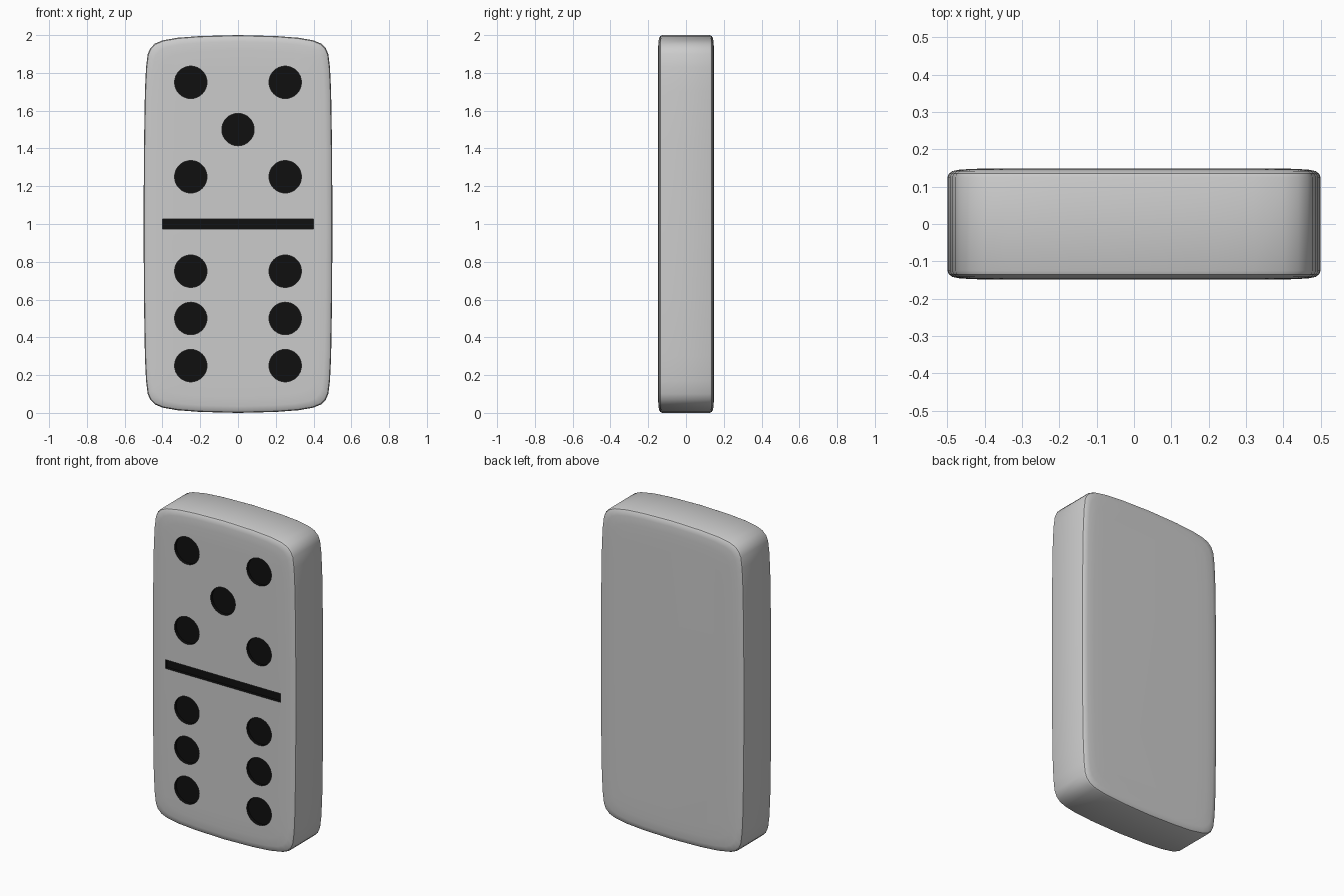
import bpy, bmesh
from math import pi
from mathutils import Matrix

if "Cube" in bpy.data.objects:
    bpy.data.objects.remove(bpy.data.objects["Cube"])


def material(name, colour):
    m = bpy.data.materials.new(name)
    m.diffuse_color = colour
    m.use_nodes = True
    m.node_tree.nodes["Principled BSDF"].inputs["Base Color"].default_value = m.diffuse_color
    return m


mats = [material("tile_grey", (0.8, 0.8, 0.8, 1)), material("pip_black", (0.005, 0.005, 0.005, 1))]


def make(name, bm, index):
    bmesh.ops.recalc_face_normals(bm, faces=bm.faces)
    me = bpy.data.meshes.new(name)
    for m in mats:
        me.materials.append(m)
    for f in bm.faces:
        f.material_index = index
    bm.to_mesh(me)
    bm.free()
    ob = bpy.data.objects.new(name, me)
    bpy.context.collection.objects.link(ob)
    return ob


# Tile outline: softly bowed rounded rectangle, one quarter mirrored to four
quarter = [(0, 1), (.2, .995), (.32, .986), (.40, .972), (.44, .955), (.465, .93),
           (.478, .90), (.487, .83), (.493, .70), (.498, .40), (.5, 0)]
right = quarter + [(x, -z) for x, z in quarter[-2::-1]]
outline = right + [(-x, z) for x, z in right[-2:0:-1]]

# Tile body: rings of the outline inset towards softly rounded front and back faces
half = [(0, .125), (.004, .135), (.014, .142), (.035, .146), (.08, .148), (.15, .149)]
rings = [(d, -y) for d, y in reversed(half)] + half
bm = bmesh.new()
loops = [[bm.verts.new((x * (1 - 2 * d), y, 1 + z * (1 - d))) for x, z in outline]
         for d, y in rings]
n = len(outline)
for a, b in zip(loops, loops[1:]):
    for i in range(n):
        j = (i + 1) % n
        bm.faces.new((a[i], a[j], b[j], b[i]))
bm.faces.new(loops[0])
bm.faces.new(loops[-1])
tile = make("domino_tile", bm, 0)

# Cutters: five pips on top, six below, and the dividing bar
depth, front = .02, -.149
pips = [(0, 1.5)] + [(s * .25, z) for s in (-1, 1) for z in (.25, .5, .75, 1.25, 1.75)]
bm = bmesh.new()
for x, z in pips:
    bmesh.ops.create_cone(bm, cap_ends=True, segments=32, radius1=.086, radius2=.086,
                          depth=2 * depth,
                          matrix=Matrix.Translation((x, front, z)) @ Matrix.Rotation(pi / 2, 4, 'X'))
bmesh.ops.create_cube(bm, size=1, matrix=Matrix.Translation((0, front, 1)) @
                      Matrix.Diagonal((.8, 2 * depth, .055, 1)))
cutter = make("recess_cutter", bm, 1)
cutter.hide_render = True

# Sink the black recesses into the front
mod = tile.modifiers.new("recesses", 'BOOLEAN')
mod.operation = 'DIFFERENCE'
mod.solver = 'EXACT'
mod.object = cutter
bpy.context.view_layer.objects.active = tile
tile.select_set(True)
bpy.ops.object.modifier_apply(modifier=mod.name)
bpy.data.objects.remove(cutter)
bpy.ops.object.shade_smooth_by_angle(angle=pi / 6)
